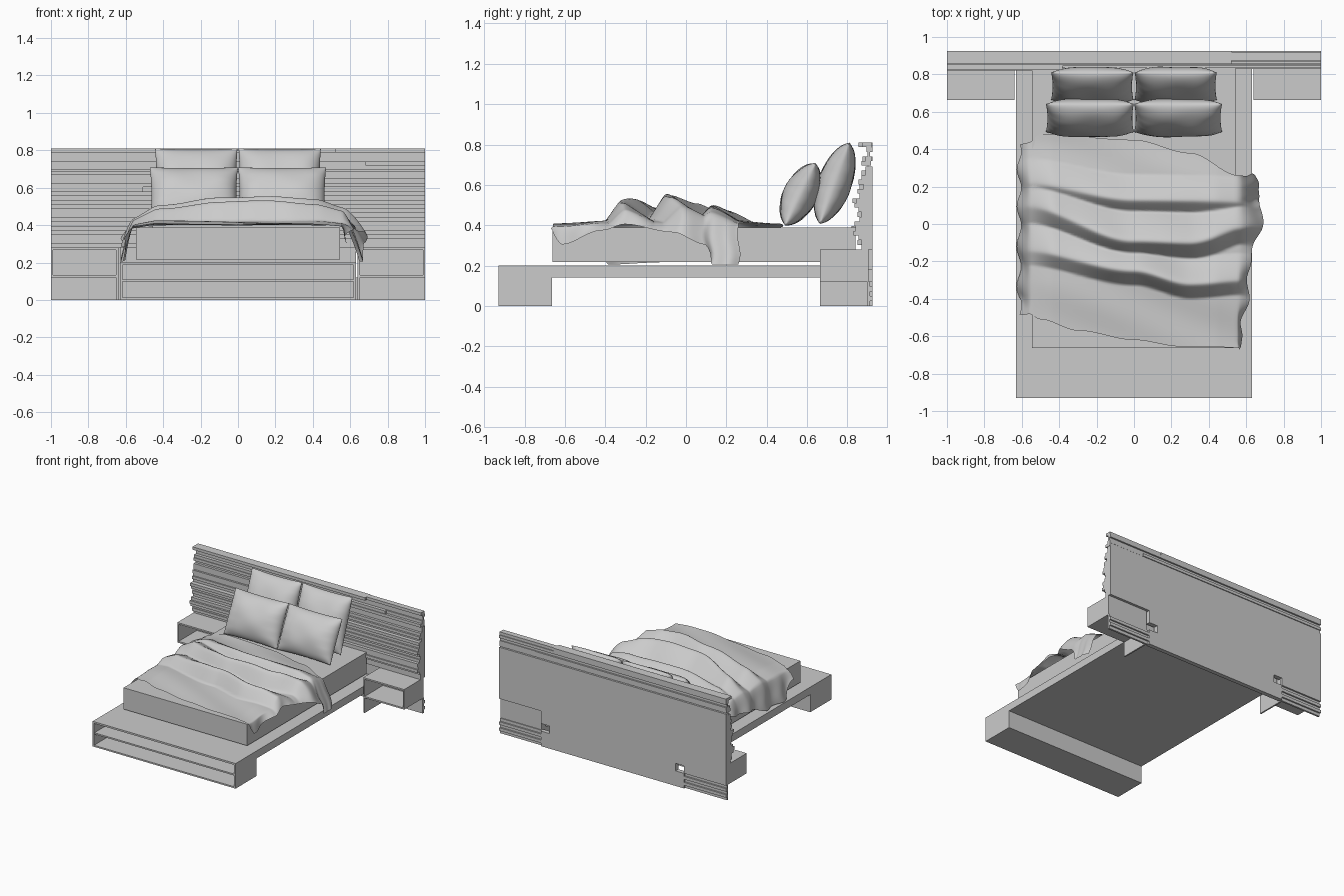
import bpy, bmesh, math, random
from mathutils import Vector

if "Cube" in bpy.data.objects:
    bpy.data.objects.remove(bpy.data.objects["Cube"])

random.seed(4)
mat = bpy.data.materials.new("light grey")
mat.diffuse_color = (0.6, 0.6, 0.6, 1)
mat.use_nodes = True
mat.node_tree.nodes["Principled BSDF"].inputs["Base Color"].default_value = mat.diffuse_color


def finish(bm, name, smooth=False):
    me = bpy.data.meshes.new(name)
    bm.to_mesh(me)
    bm.free()
    me.materials.append(mat)
    ob = bpy.data.objects.new(name, me)
    bpy.context.collection.objects.link(ob)
    if smooth:
        for p in me.polygons:
            p.use_smooth = True
    return ob


def add_box(bm, x0, x1, y0, y1, z0, z1):
    vs = bmesh.ops.create_cube(bm, size=1)["verts"]
    for v in vs:
        v.co = Vector((x0 + (v.co.x + .5) * (x1 - x0),
                       y0 + (v.co.y + .5) * (y1 - y0),
                       z0 + (v.co.z + .5) * (z1 - z0)))


def boxes(name, *dims):
    bm = bmesh.new()
    for d in dims:
        add_box(bm, *d)
    return finish(bm, name)


def lerp(pts, x):
    """Smooth interpolation through (x, value) pairs."""
    if x <= pts[0][0]:
        return pts[0][1]
    for (a, va), (b, vb) in zip(pts, pts[1:]):
        if x <= b:
            t = (x - a) / (b - a)
            return va + (vb - va) * t * t * (3 - 2 * t)
    return pts[-1][1]


def grid_mesh(bm, nu, nv, fn, flip=False):
    rows = [[bm.verts.new(fn(i / nu, j / nv)) for i in range(nu + 1)] for j in range(nv + 1)]
    for j in range(nv):
        for i in range(nu):
            q = [rows[j][i], rows[j][i + 1], rows[j + 1][i + 1], rows[j + 1][i]]
            bm.faces.new(q[::-1] if flip else q)


# Bed platform and the open foot shelf
boxes("platform", (-.63, .63, -.665, .87, .14, .20))
boxes("foot_shelf",
      (-.63, .63, -.93, -.665, 0, .012), (-.63, .63, -.93, -.665, .186, .20),
      (-.618, .618, -.925, -.677, .098, .11),
      (-.63, -.618, -.93, -.665, .012, .186), (.618, .63, -.93, -.665, .012, .186),
      (-.618, .618, -.677, -.665, .012, .186))

# Mattress
boxes("mattress", (-.545, .545, -.662, .84, .217, .388))

# Nightstands: open cubby and a side panel reaching the floor
for s, side in ((-1, "left"), (1, "right")):
    parts = [(.64, 1, .664, .905, .268, .28), (.64, 1, .664, .905, .12, .132),
             (.988, 1, .664, .905, .132, .268), (.64, .652, .664, .905, 0, .268),
             (.652, .988, .893, .905, .132, .268)]
    boxes(side + "_nightstand",
          *[(min(s * a, s * b), max(s * a, s * b), *r) for a, b, *r in parts])

# Headboard back panel, lower corners left out, small cable holes beside the platform
boxes("headboard_panel", (-.555, .555, .89, .925, 0, .28), (-1, 1, .89, .925, .28, .69),
      (-1, -.63, .905, .925, .12, .28),
      *[(min(s * .555, s * .63), max(s * .555, s * .63), .89, .925, z0, z1)
        for s in (-1, 1) for z0, z1 in ((0, .12), (.18, .28))])

# Headboard slats of differing depth, some rows split in two
fronts = [.87, .85, .855, .83, .82, .835, .86, .85, .855, .835, .825, .86,
          .85, .86, .855, .87, .87, .90, .87, .875, .90, .895, .855]
h = (.81 - .28) / len(fronts)
bm = bmesh.new()
for i, yf in enumerate(fronts):
    z = .28 + i * h
    back = .905 if z < .69 else (.912, .925, .908, .918, .925)[i % 5]
    if i == len(fronts) - 1:
        back = .925
    if i % 3 == 1:
        m = random.uniform(-.6, .8)
        add_box(bm, -1, m, yf, back, z, z + h)
        add_box(bm, m, 1, min(yf + .02, .89), back - .006, z, z + h)
    else:
        add_box(bm, -1, 1, yf, back, z, z + h)
finish(bm, "headboard_slats")

# Low slats behind the nightstands
bm = bmesh.new()
for s in (-1, 1):
    for i in range(5):
        x = sorted((s * .63, s * 1))
        add_box(bm, x[0], x[1], .897, .912 + .012 * (i % 2), i * .024, i * .024 + .024)
finish(bm, "low_slats")


# Pillows: full body, nearly straight seams and wrinkled edges, leaning back
def pillow(name, cx, cy, cz, width, length, thick, lean, seed):
    bm = bmesh.new()
    ca, sa = math.cos(lean), math.sin(lean)

    def surface(sign):
        def fn(a, b):
            u, v = -math.cos(a * math.pi), -math.cos(b * math.pi)
            pinch_u = 1 - .035 * (1 - v * v)
            pinch_v = 1 - .035 * (1 - u * u)
            puff = max(0, (1 - u ** 4) * (1 - v * v)) ** .58
            puff *= 1 + .05 * math.sin(5 * u + seed) * math.cos(4 * v + seed)
            puff *= 1 + .05 * u ** 4 * math.sin(17 * v + seed)
            x = u * pinch_u * width / 2
            l = v * pinch_v * length / 2
            n = sign * puff * thick / 2
            return (cx + x, cy + l * sa + n * ca, cz + l * ca - n * sa)
        return fn
    grid_mesh(bm, 28, 24, surface(-1))
    grid_mesh(bm, 28, 24, surface(1), True)
    bmesh.ops.remove_doubles(bm, verts=bm.verts, dist=.0004)
    finish(bm, name, True)


for s, side in ((-1, "left"), (1, "right")):
    pillow(side + "_back_pillow", s * .223, .737, .608, .44, .43, .165, math.radians(20), s)
    pillow(side + "_front_pillow", s * .236, .567, .553, .47, .345, .165, math.radians(26), s + 2)

# Rumpled duvet: skewed ridges on top, hanging folds at both sides
front_edge = [(-.58, -.47), (-.5, -.51), (-.3, -.57), (0, -.62), (.25, -.655), (.58, -.66)]
back_edge = [(-.6, .40), (-.5, .48), (0, .45), (.3, .38), (.56, .26)]
left_drop = [(-.47, .08), (-.38, .20), (-.15, .19), (.05, .12), (.2, .1), (.4, .05)]
right_drop = [(-.66, .02), (-.62, .10), (-.4, .03), (-.3, 0), (-.05, .04), (.09, .1), (.13, .2), (.26, .2)]
ridges = [([(-.6, -.14), (0, -.25), (.3, -.32), (.6, -.30)], .11, .06),
          ([(-.6, .10), (0, -.09), (.3, -.10), (.65, 0)], .14, .07),
          ([(-.6, .22), (0, .13), (.65, .12)], .08, .055)]
swell = [(-.6, .2), (-.4, .65), (-.1, .95), (.15, 1), (.4, .85), (.6, .6)]


def top_height(x, y):
    z = .405 + .018 * lerp([(-.66, 0), (-.3, 1), (.2, 1), (.45, 0)], y)
    peak = 0
    for line, amp, w in ridges:
        d = y - lerp(line, x)
        w = w * (.65 if d < 0 else 1.2)  # steep toward the foot
        peak = max(peak, amp * (math.sqrt(1 + .02) - math.sqrt(min(1, abs(d / w) / 2) ** 2 + .02)))
    z += peak * lerp(swell, x) * 1.1
    return z + .004 * math.sin(9 * x + 21 * y) * lerp(swell, x)


def duvet_point(a, b):
    u = a * 2 - 1
    hang = max(0, (abs(u) - .74) / .26)
    x = max(-1, min(1, u / .74)) * .553
    y0, y1 = lerp(front_edge, x), lerp(back_edge, x)
    y = y0 + (y1 - y0) * b
    z = top_height(x, y)
    z -= .02 * max(0, abs(x) / .553 - .8) / .2 * (1 if u < 0 else .5)
    if hang:
        s = 1 if u > 0 else -1
        drop = lerp(right_drop if s > 0 else left_drop, y)
        z += (.405 - drop - z) * hang ** 1.2
        out = .062 + .012 * math.sin(30 * y + s)
        if s > 0:
            out += .065 * lerp([(-.2, 0), (0, 1), (.14, 1), (.2, .7), (.27, .4)], y)
            out -= .05 * lerp([(-.65, 1), (-.3, 0)], y)
        x += s * out * hang ** .75
        y += .012 * hang * math.sin(30 * z)
    return (x, y, z)


bm = bmesh.new()
grid_mesh(bm, 90, 110, duvet_point)
finish(bm, "duvet", True)
